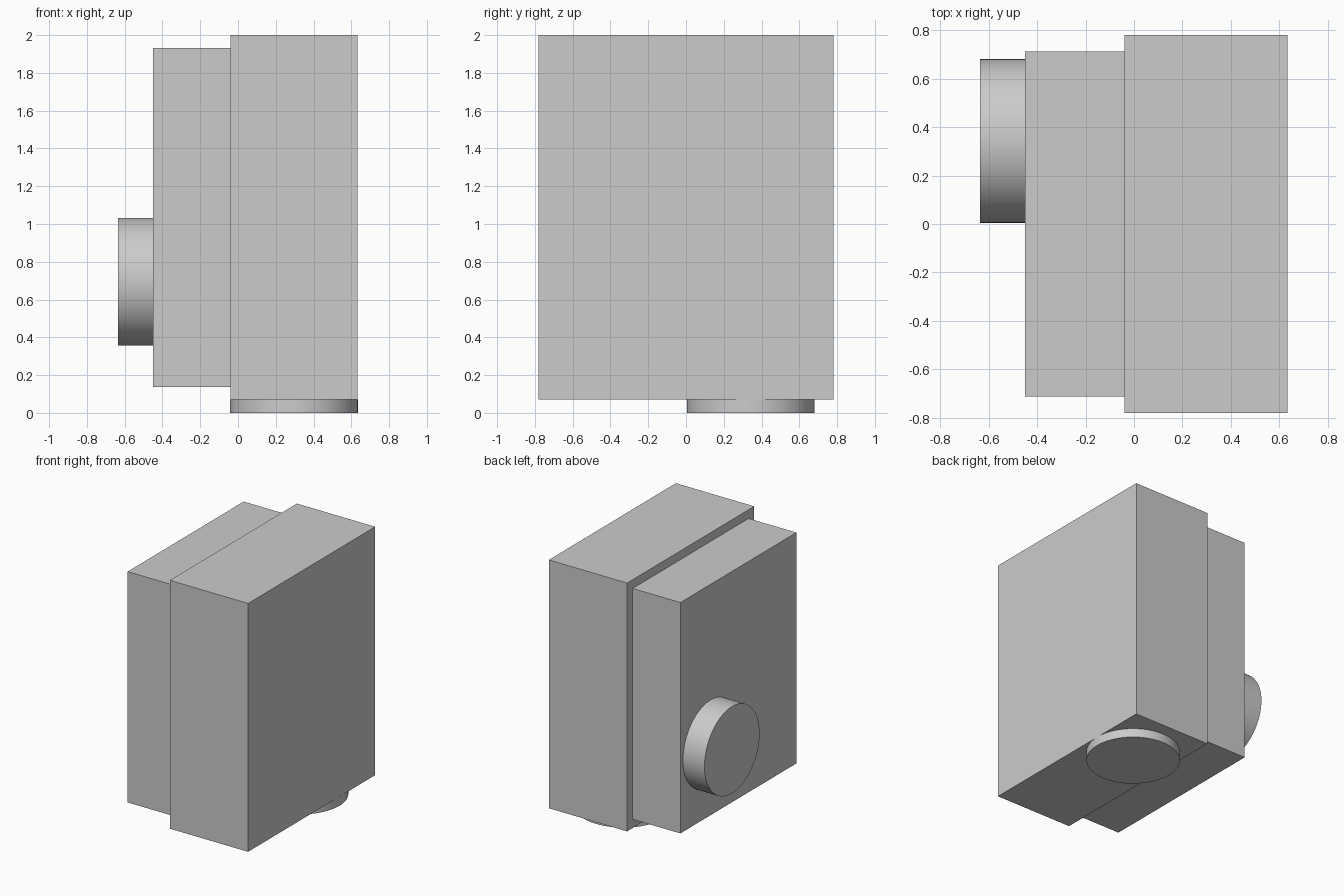
import bpy
import math

cube = bpy.data.objects.get("Cube")
if cube:
    bpy.data.objects.remove(cube, do_unlink=True)

GREY = (0.6, 0.6, 0.6, 1.0)
mat = bpy.data.materials.new("light grey")
mat.use_nodes = True
mat.diffuse_color = GREY
mat.node_tree.nodes["Principled BSDF"].inputs["Base Color"].default_value = GREY


def finish(name):
    obj = bpy.context.object
    obj.name = name
    obj.data.materials.append(mat)
    return obj


def box(name, low, high):
    center = [(a + b) / 2 for a, b in zip(low, high)]
    bpy.ops.mesh.primitive_cube_add(size=1, location=center)
    obj = finish(name)
    obj.scale = [b - a for a, b in zip(low, high)]
    bpy.ops.object.transform_apply(location=False, rotation=False, scale=True)


def spigot(name, center, length, rotation=(0, 0, 0)):
    bpy.ops.mesh.primitive_cylinder_add(vertices=96, radius=0.338, depth=length,
                                        location=center, rotation=rotation)
    finish(name)
    bpy.ops.object.shade_smooth_by_angle(angle=math.radians(30))


# Large housing and the slightly smaller one against its right side
box("main_housing", (-0.04, -0.78, 0.07), (0.633, 0.78, 2.0))
box("side_housing", (-0.45, -0.712, 0.138), (-0.04, 0.712, 1.932))

# Round duct connections
spigot("bottom_spigot", (0.296, 0.342, 0.035), 0.07)
spigot("side_spigot", (-0.5425, 0.342, 0.695), 0.185, (0, math.pi / 2, 0))
